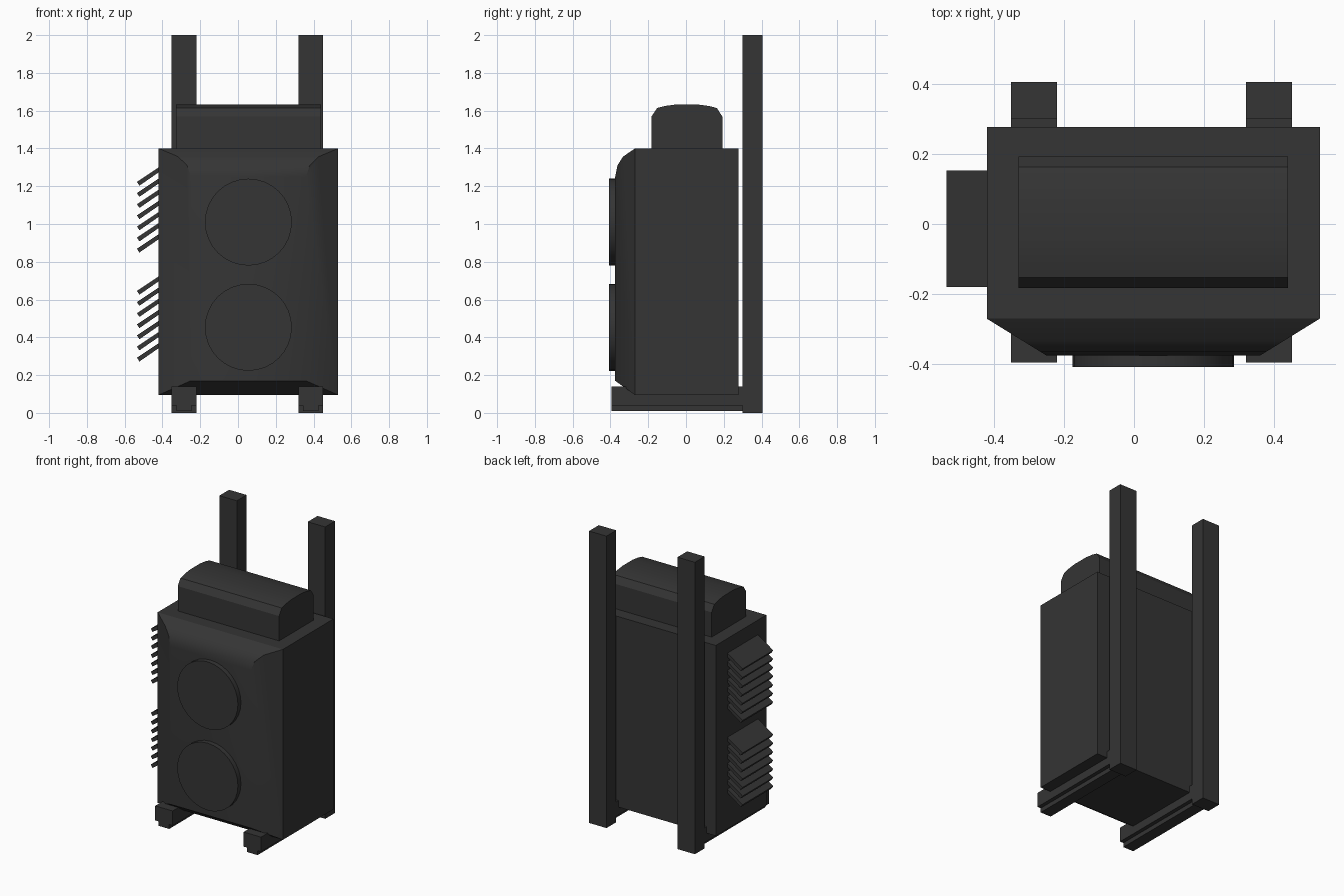
import bpy, bmesh, math

if "Cube" in bpy.data.objects:
    bpy.data.objects.remove(bpy.data.objects["Cube"])

dark = bpy.data.materials.new("dark_grey")
dark.diffuse_color = (0.035, 0.035, 0.035, 1)
dark.use_nodes = True
dark.node_tree.nodes["Principled BSDF"].inputs["Base Color"].default_value = dark.diffuse_color


def finish(name, bm, smooth=False):
    bmesh.ops.recalc_face_normals(bm, faces=bm.faces[:])
    me = bpy.data.meshes.new(name)
    bm.to_mesh(me)
    bm.free()
    ob = bpy.data.objects.new(name, me)
    bpy.context.collection.objects.link(ob)
    me.materials.append(dark)
    if smooth:
        bpy.context.view_layer.objects.active = ob
        ob.select_set(True)
        bpy.ops.object.shade_smooth_by_angle(angle=math.radians(32))
        ob.select_set(False)
    return ob


def loft(name, start, end, smooth=False):
    """Solid between two matching outlines."""
    bm = bmesh.new()
    a = [bm.verts.new(p) for p in start]
    b = [bm.verts.new(p) for p in end]
    bm.faces.new(a)
    bm.faces.new(b[::-1])
    n = len(a)
    for i in range(n):
        j = (i + 1) % n
        bm.faces.new((a[i], b[i], b[j], a[j]))
    return finish(name, bm, smooth)


def along_y(name, outline, y0, y1):
    return loft(name, [(x, y0, z) for x, z in outline], [(x, y1, z) for x, z in outline])


def rect(x0, x1, z0, z1):
    return [(x0, z0), (x1, z0), (x1, z1), (x0, z1)]


CX = 0.055      # middle of the pack

# Main box
along_y("main_body", rect(CX - 0.475, CX + 0.475, 0.095, 1.4), -0.27, 0.277)

# Front shell: curved top, sloped bottom, sides tapering with depth
front = [(-0.27, 0.095), (-0.375, 0.17), (-0.375, 1.25), (-0.363, 1.31),
         (-0.333, 1.357), (-0.27, 1.4)]


def half_width(y):
    return 0.475 - (-0.27 - y) / 0.105 * 0.17


loft("front_shell", [(CX - half_width(y), y, z) for y, z in front],
     [(CX + half_width(y), y, z) for y, z in front], True)

# Rounded top housing
cap = [(-0.182, 1.39), (-0.182, 1.57), (-0.153, 1.614), (-0.11, 1.625), (-0.05, 1.633),
       (0.06, 1.633), (0.12, 1.625), (0.163, 1.614), (0.192, 1.57), (0.192, 1.39)]
loft("top_housing", [(CX - 0.384, y, z) for y, z in cap],
     [(CX + 0.384, y, z) for y, z in cap], True)

# Round front covers
for i, zc in enumerate((1.01, 0.453)):
    disc = [(CX + 0.23 * math.cos(t * math.tau / 32), zc + 0.23 * math.sin(t * math.tau / 32))
            for t in range(32)]
    ob = along_y(f"round_cover_{i + 1}", disc, -0.408, -0.37)
    bpy.context.view_layer.objects.active = ob
    ob.select_set(True)
    bpy.ops.object.shade_smooth_by_angle(angle=math.radians(32))
    ob.select_set(False)

# Slanted side fins, two banks of seven
for bank, top in enumerate((0.0, -0.577)):
    for k in range(7):
        dz = top - k * 0.059
        fin = [(-0.535, 1.223 + dz), (-0.522, 1.203 + dz),
               (-0.415, 1.277 + dz), (-0.415, 1.303 + dz)]
        along_y(f"side_fin_{bank + 1}_{k + 1}", fin, -0.18, 0.152)

# Rear posts and stepped floor rails
for side, x in (("left", -0.285), ("right", 0.385)):
    along_y(f"rear_post_{side}", rect(x - 0.066, x + 0.066, 0, 2), 0.3, 0.405)
    rail = [(x - 0.04, 0.01), (x + 0.04, 0.01), (x + 0.04, 0.04), (x + 0.066, 0.04),
            (x + 0.066, 0.14), (x - 0.066, 0.14), (x - 0.066, 0.04), (x - 0.04, 0.04)]
    along_y(f"floor_rail_{side}", rail, -0.395, 0.3)
